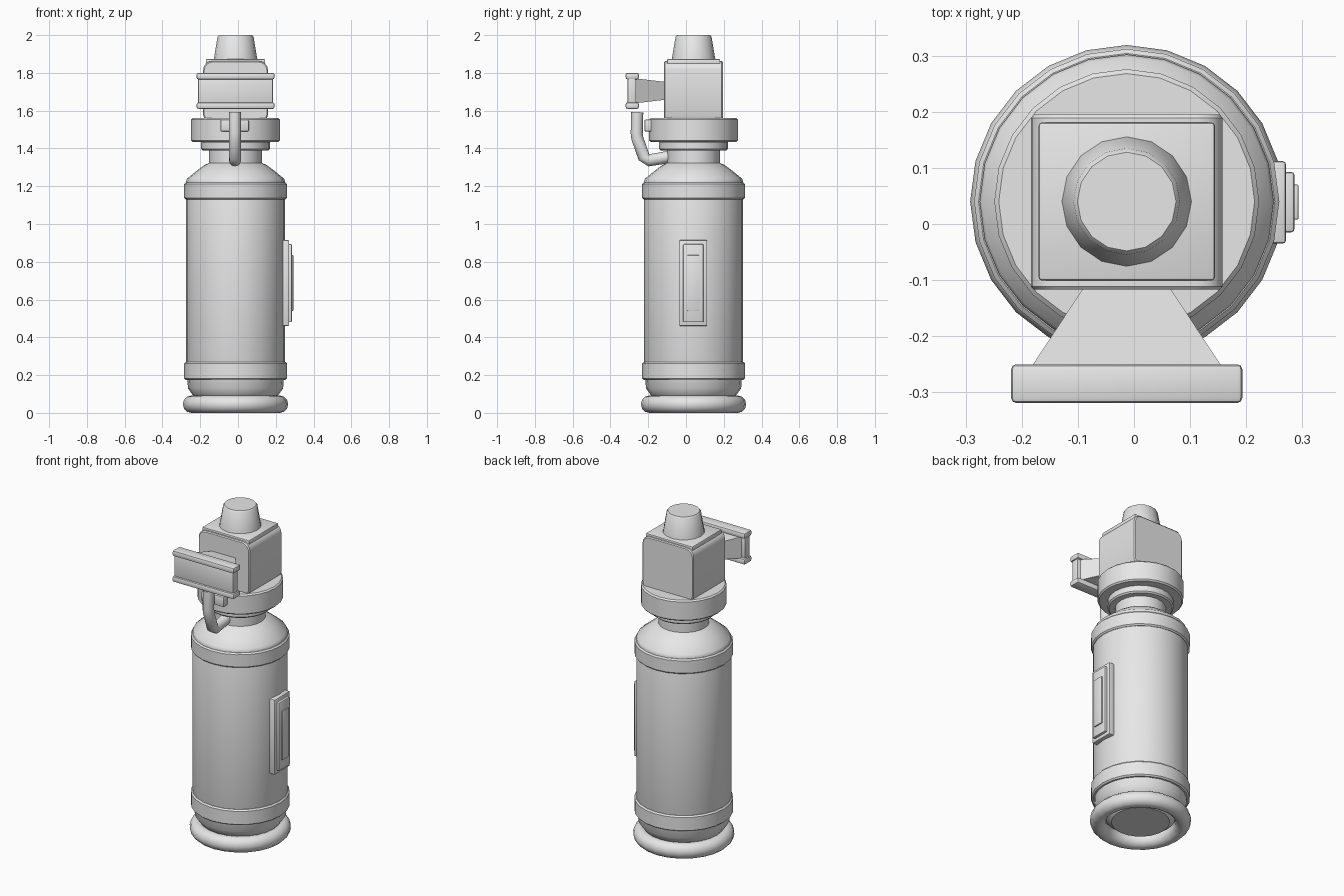
import bpy, bmesh, math
from mathutils import Vector

if "Cube" in bpy.data.objects:
    bpy.data.objects.remove(bpy.data.objects["Cube"])

CX, CY = -0.013, 0.04          # vertical axis of the canister

grey = bpy.data.materials.new("light grey")
grey.diffuse_color = (0.8, 0.8, 0.8, 1)
grey.use_nodes = True
grey.node_tree.nodes["Principled BSDF"].inputs["Base Color"].default_value = grey.diffuse_color


def finish(name, bm, angle=35):
    bmesh.ops.recalc_face_normals(bm, faces=bm.faces[:])
    me = bpy.data.meshes.new(name)
    bm.to_mesh(me)
    bm.free()
    me.materials.append(grey)
    me.shade_smooth()
    me.set_sharp_from_angle(angle=math.radians(angle))
    ob = bpy.data.objects.new(name, me)
    bpy.context.collection.objects.link(ob)
    return ob


def loft(bm, loops, cap=True, closed=False):
    """Skin a list of equally long vertex loops."""
    n = len(loops[0])
    pairs = list(zip(loops, loops[1:]))
    if closed:
        pairs.append((loops[-1], loops[0]))
    for a, b in pairs:
        for i in range(n):
            j = (i + 1) % n
            bm.faces.new((a[i], a[j], b[j], b[i]))
    if cap and not closed:
        bm.faces.new(loops[0])
        bm.faces.new(loops[-1])


def lathe(name, profile, sides=24, closed=False, angle=35):
    bm = bmesh.new()
    steps = [2 * math.pi * i / sides for i in range(sides)]
    loops = [[bm.verts.new((CX + r * math.cos(a), CY + r * math.sin(a), z))
              for a in steps] for r, z in profile]
    loft(bm, loops, closed=closed)
    return finish(name, bm, angle)


def collar(name, r, z0, z1, c=0.008):
    """Disc with chamfered rims."""
    return lathe(name, [(r - c, z0), (r, z0 + c), (r, z1 - c), (r - c, z1)])


def bevel(bm, width, segments=2):
    edges = [e for e in bm.edges if e.calc_face_angle(0) > 0.6]
    bmesh.ops.bevel(bm, geom=edges, offset=width, segments=segments,
                    profile=0.5, affect='EDGES', clamp_overlap=True)


def box(name, x, y, z, width=0.006):
    bm = bmesh.new()
    bmesh.ops.create_cube(bm, size=1)
    for v in bm.verts:
        v.co = [lo + (hi - lo) * (c + 0.5) for c, (lo, hi) in zip(v.co, (x, y, z))]
    bmesh.ops.recalc_face_normals(bm, faces=bm.faces[:])
    bevel(bm, width)
    return finish(name, bm)


# Canister body with tapered foot, shoulder and neck
lathe("canister_body", [(0.16, 0.035), (0.19, 0.06), (0.222, 0.088), (0.252, 0.13),
                        (0.255, 0.18), (0.262, 0.20), (0.262, 1.225), (0.257, 1.24),
                        (0.195, 1.29), (0.165, 1.312), (0.14, 1.323), (0.14, 1.40)])
collar("lower_band", 0.272, 0.175, 0.27)
collar("upper_band", 0.272, 1.13, 1.22)

# Rounded foot ring
lathe("foot_ring", [(0.234 + 0.045 * math.cos(a), 0.046 + 0.046 * math.sin(a))
                    for a in [2 * math.pi * i / 12 for i in range(12)]],
      closed=True, angle=60)

# Stepped collars under the head
collar("neck_collar", 0.182, 1.39, 1.44)
collar("head_collar", 0.236, 1.435, 1.56)

# Head block: round-topped profile extruded from front to back
half, top, r = 0.171, 1.862, 0.045
outline = [(-half + 0.008, 1.555), (half - 0.008, 1.555), (half, 1.575)]
outline += [(half - r + r * math.cos(a), top - r + r * math.sin(a))
            for a in [math.pi / 8 * i for i in range(5)]]
outline += [(-half + r - r * math.sin(a), top - r + r * math.cos(a))
            for a in [math.pi / 8 * i for i in range(5)]]
outline += [(-half, 1.575)]
bm = bmesh.new()
loft(bm, [[bm.verts.new((CX + x * k, y, 1.7 + (z - 1.7) * k)) for x, z in outline]
          for y, k in ((-0.117, 0.97), (-0.111, 1), (0.189, 1), (0.195, 0.97))])
finish("head_block", bm)
box("head_top_plate", (CX - 0.157, CX + 0.157), (-0.101, 0.181), (1.84, 1.873))

# Tapered knob
lathe("top_knob", [(0.117, 1.865), (0.114, 1.88), (0.095, 1.992), (0.088, 2.0)], sides=16)

# Front lever: flared arm, web and two flanges
bm = bmesh.new()
loft(bm, [[bm.verts.new((CX + sx * w, y, 1.705 + sz * h))
           for sx, sz in ((-1, -1), (1, -1), (1, 1), (-1, 1))]
          for y, w, h in ((-0.10, 0.068, 0.046), (-0.27, 0.18, 0.066))])
finish("lever_arm", bm)
box("lever_web", (CX - 0.198, CX + 0.198), (-0.309, -0.264), (1.62, 1.79))
for name, z in (("lever_lower_flange", 1.61), ("lever_upper_flange", 1.766)):
    box(name, (CX - 0.206, CX + 0.206), (-0.319, -0.25), (z, z + 0.034), 0.009)

# Bent pipe from the neck up to the lever
path = [Vector((-0.016, y, z)) for y, z in
        ((-0.06, 1.362), (-0.13, 1.348), (-0.197, 1.337), (-0.222, 1.352),
         (-0.258, 1.455), (-0.261, 1.48), (-0.258, 1.592))]
bm = bmesh.new()
loops = []
for i, p in enumerate(path):
    before, after = path[max(i - 1, 0)], path[min(i + 1, len(path) - 1)]
    t = (after - before).normalized()
    side, up = Vector((1, 0, 0)), t.cross(Vector((1, 0, 0)))
    loops.append([bm.verts.new(p + 0.032 * (side * math.cos(a) + up * math.sin(a)))
                  for a in [2 * math.pi * k / 12 for k in range(12)]])
loft(bm, loops)
finish("bent_pipe", bm, 50)
box("pipe_bracket", (-0.093, 0.057), (-0.22, -0.15), (1.49, 1.552))

# Stepped plate on the right side of the canister
box("side_plate", (0.225, 0.271), (-0.035, 0.112), (0.46, 0.915))
box("side_plate_step", (0.26, 0.286), (-0.015, 0.093), (0.48, 0.893))
box("side_plate_label", (0.28, 0.293), (0.008, 0.07), (0.54, 0.835), 0.002)
